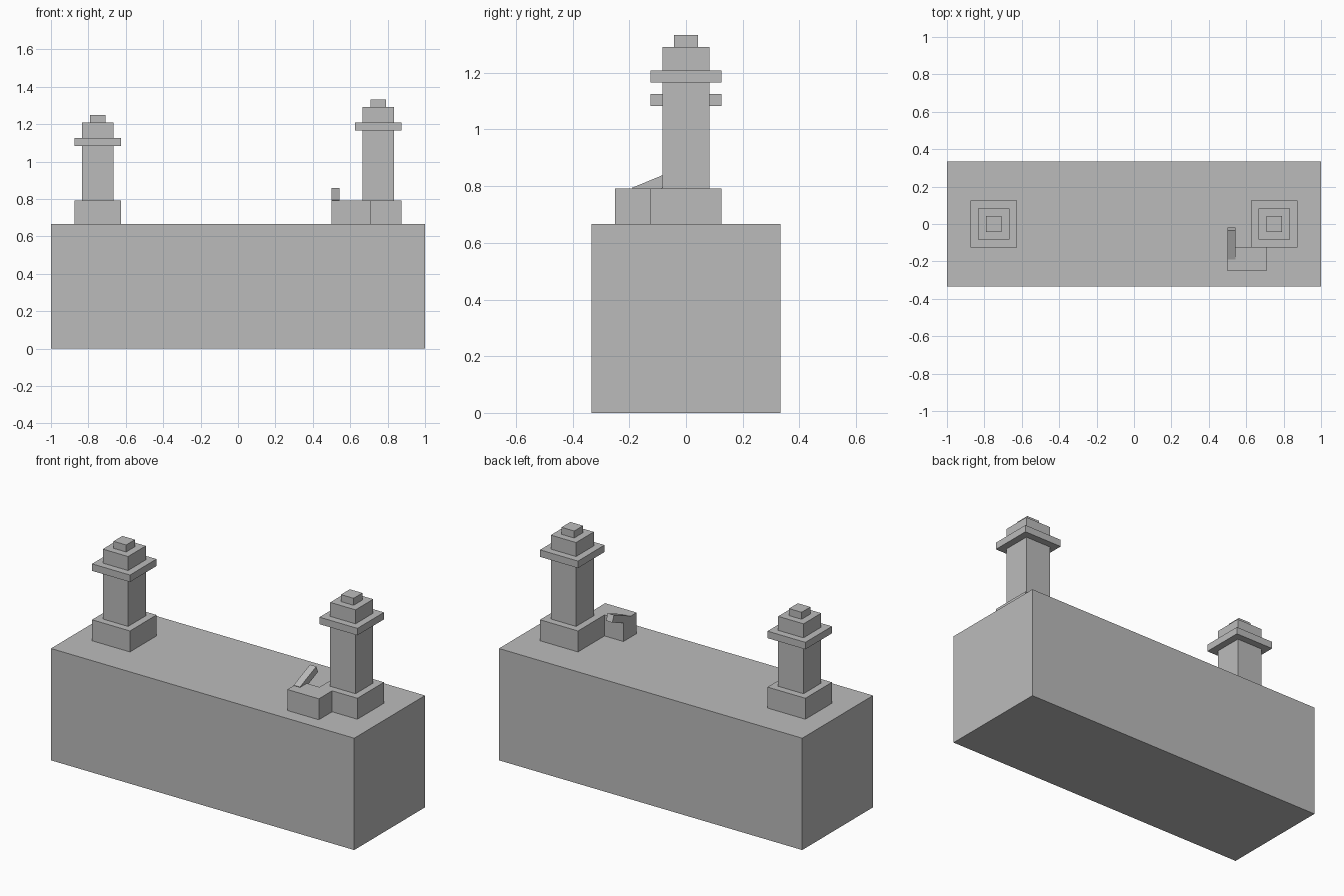
import bpy, math
from mathutils import Matrix

if "Cube" in bpy.data.objects:
    bpy.data.objects.remove(bpy.data.objects["Cube"])

U = 1 / 24  # modelling unit

grey = bpy.data.materials.new("plain grey")
grey.diffuse_color = (0.5, 0.5, 0.5, 1)
grey.use_nodes = True
grey.node_tree.nodes["Principled BSDF"].inputs["Base Color"].default_value = grey.diffuse_color


def box(name, center, size, tilt=0.0):
    """Box from centre and size, tilted about the x axis."""
    bpy.ops.mesh.primitive_cube_add(size=1)
    ob = bpy.context.object
    ob.name = name
    ob.data.transform(Matrix.Rotation(tilt, 4, 'X') @ Matrix.Diagonal((*size, 1)))
    ob.location = center
    ob.data.materials.append(grey)
    return ob


def tier(name, x, width, z0, z1):
    """Square tier of a tower, measured in units."""
    box(name, (x * U, 0, (z0 + z1) / 2 * U),
        (width * U, width * U, (z1 - z0) * U))


# Main block
box("base", (0, 0, 8 * U), (48 * U, 16 * U, 16 * U))

# Two stepped towers: plinth, shaft, collar and cap
for side, x, top in (("left", -18, 30), ("right", 18, 32)):
    tier(side + "_plinth", x, 6, 16, 19)
    tier(side + "_shaft", x, 4, 19, top - 1)
    tier(side + "_collar", x, 6, top - 4, top - 3)
    tier(side + "_cap", x, 2, top - 1, top)

# Low step in front of the right tower
box("step", (14.5 * U, -4.5 * U, 17.5 * U), (5 * U, 3 * U, 3 * U))

# Tilted lever rising backwards out of the step
box("lever", (12.5 * U, -0.105, 0.807), (U, 4 * U, U), math.radians(22.5))
